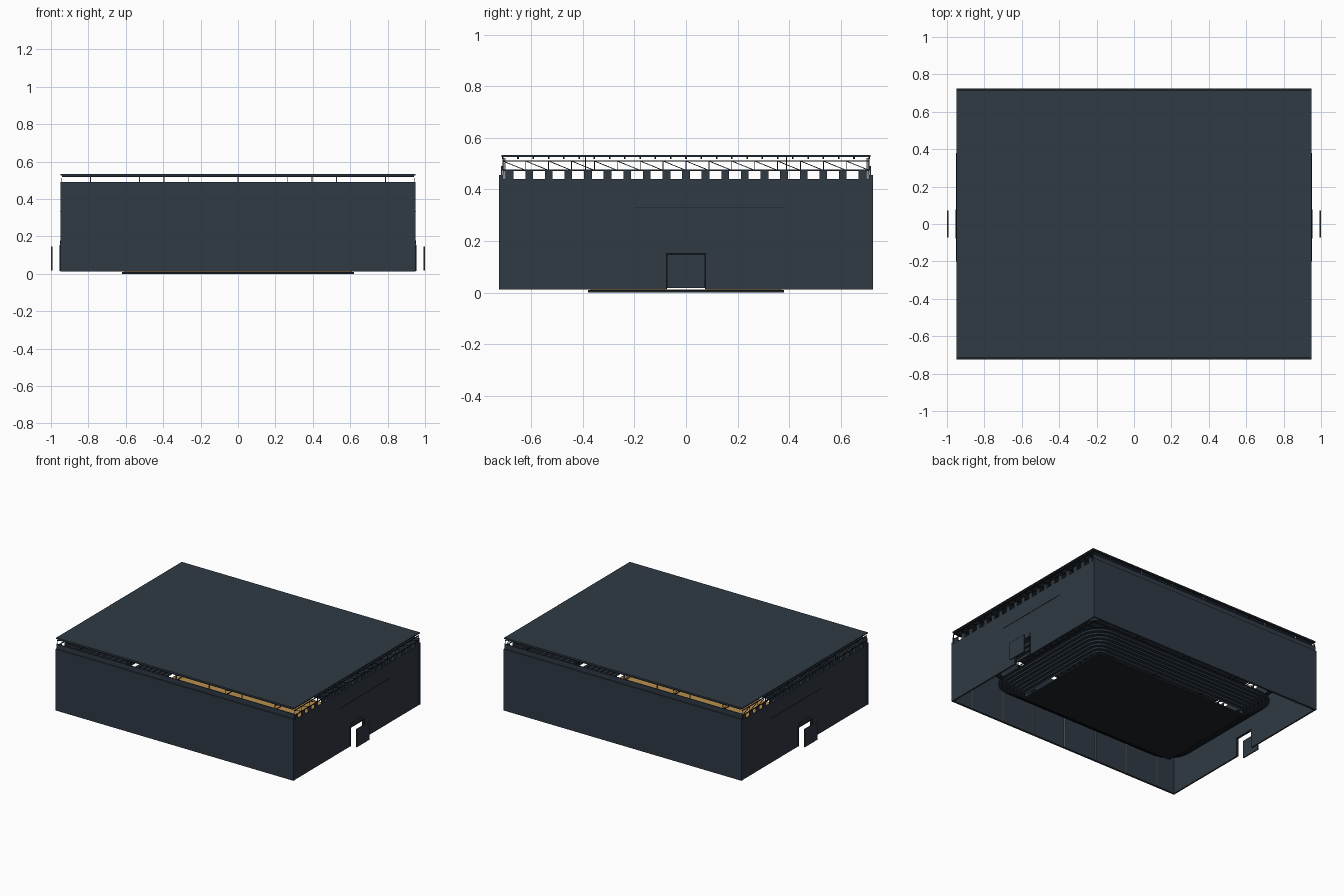
import bpy, bmesh, math
from mathutils import Matrix, Vector

if "Cube" in bpy.data.objects:
    bpy.data.objects.remove(bpy.data.objects["Cube"])


def material(name, rgb):
    m = bpy.data.materials.new(name)
    m.use_nodes = True
    m.diffuse_color = (*rgb, 1)
    m.node_tree.nodes["Principled BSDF"].inputs["Base Color"].default_value = (*rgb, 1)
    return m


SLATE = material("slate", (0.029, 0.041, 0.057))
DARK = material("dark steel", (0.012, 0.016, 0.022))
SEAT = material("seat blue grey", (0.022, 0.032, 0.046))
GREY = material("light grey", (0.25, 0.28, 0.3))
WOOD = material("court wood", (0.5, 0.28, 0.08))


def finish(name, bm, mat):
    bmesh.ops.recalc_face_normals(bm, faces=bm.faces)
    mesh = bpy.data.meshes.new(name)
    bm.to_mesh(mesh)
    bm.free()
    mesh.materials.append(mat)
    ob = bpy.data.objects.new(name, mesh)
    bpy.context.collection.objects.link(ob)
    return ob


def add_box(bm, x0, x1, y0, y1, z0, z1):
    centre = Matrix.Translation(((x0 + x1) / 2, (y0 + y1) / 2, (z0 + z1) / 2))
    size = Matrix.Diagonal((abs(x1 - x0), abs(y1 - y0), abs(z1 - z0), 1))
    bmesh.ops.create_cube(bm, size=1, matrix=centre @ size)


def boxes(name, mat, items):
    bm = bmesh.new()
    for item in items:
        add_box(bm, *item)
    return finish(name, bm, mat)


def add_bar(bm, p, q, width):
    p, q = Vector(p), Vector(q)
    turn = (q - p).to_track_quat('Z', 'Y').to_matrix().to_4x4()
    size = Matrix.Diagonal((width, width, (q - p).length, 1))
    bmesh.ops.create_cube(bm, size=1, matrix=Matrix.Translation((p + q) / 2) @ turn @ size)


def rounded_ring(bm, hx, hy, radius, z, steps=6):
    verts = []
    for i, (sx, sy) in enumerate(((1, 1), (-1, 1), (-1, -1), (1, -1))):
        for k in range(steps + 1):
            a = math.pi / 2 * (i + k / steps)
            verts.append(bm.verts.new((sx * (hx - radius) + radius * math.cos(a),
                                       sy * (hy - radius) + radius * math.sin(a), z)))
    return verts


def stepped_bowl(name, mat, start, rows, tread, riser, z):
    """Seating tier: a staircase profile swept round a rounded rectangle."""
    bm = bmesh.new()
    profile = []
    for i in range(rows):
        profile += [(start + i * tread, z + i * riser), (start + i * tread, z + (i + 1) * riser)]
    profile.append((start + rows * tread, z + rows * riser))
    rings = [rounded_ring(bm, 0.62 + o, 0.38 + o, 0.05 + o * 0.7, h) for o, h in profile]
    for low, high in zip(rings, rings[1:]):
        n = len(low)
        for i in range(n):
            j = (i + 1) % n
            bm.faces.new((low[i], low[j], high[j], high[i]))
    return finish(name, bm, mat)


# Playing floor
boxes("floor_slab", DARK, [(-0.62, 0.62, -0.38, 0.38, 0, 0.01)])
boxes("court_surface", WOOD, [(-0.61, 0.61, -0.37, 0.37, 0.01, 0.013)])

# Seating bowl in two tiers
stepped_bowl("lower_stand", SEAT, 0.015, 7, 0.022, 0.013, 0.02)
stepped_bowl("upper_stand", SEAT, 0.155, 6, 0.02, 0.022, 0.17)

# Front and back walls with the set-back parapet band
for s, side in ((-1, "front"), (1, "back")):
    boxes(side + "_wall", SLATE, [(-0.95, 0.95, s * 0.71, s * 0.725, 0.012, 0.455)])
    boxes(side + "_parapet", SLATE, [(-0.948, 0.948, s * 0.712, s * 0.718, 0.455, 0.49)])

# Side walls, each with a doorway, a lintel and a screen outside
for s, side in ((1, "left"), (-1, "right")):
    xi, xo = s * 0.938, s * 0.949
    boxes(side + "_wall", SLATE, [
        (xi, xo, -0.71, -0.075, 0.012, 0.44),
        (xi, xo, 0.075, 0.71, 0.012, 0.44),
        (xi, xo, -0.075, 0.075, 0.148, 0.44)])
    boxes(side + "_door_frame", DARK, [
        (xi, s * 0.955, -0.078, -0.073, 0.015, 0.148),
        (xi, s * 0.955, 0.073, 0.078, 0.015, 0.148),
        (xi, s * 0.955, -0.078, 0.078, 0.148, 0.154)])
    boxes(side + "_door_lintel", SLATE, [(s * 0.949, s * 0.953, -0.073, 0.073, 0.156, 0.178)])
    boxes(side + "_door_screen", SLATE, [(s * 0.993, s * 1.0, -0.073, 0.073, 0.018, 0.147)])
    boxes(side + "_wall_seam", DARK, [(s * 0.949, s * 0.951, -0.2, 0.38, 0.329, 0.332)])
    # Short piers carrying the roof edge
    boxes(side + "_piers", SLATE, [
        (xi, xo, 0.076 * i - 0.015, 0.076 * i + 0.015, 0.44, 0.474) for i in range(-9, 10)])

# Slim columns along the long walls
boxes("wall_columns", GREY, [
    (0.263 * i - 0.002, 0.263 * i + 0.002, s * 0.7, s * 0.709, 0.012, 0.522)
    for i in range(-3, 4) for s in (-1, 1)])

# Roof trusses spanning front to back
bm = bmesh.new()
bays = 16
pitch = 1.42 / bays
for x in (-0.945, -0.79, -0.395, 0, 0.395, 0.79, 0.945):
    for z in (0.474, 0.51):
        add_bar(bm, (x, -0.71, z), (x, 0.71, z), 0.005)
    for i in range(bays + 1):
        y = -0.71 + i * pitch
        add_bar(bm, (x, y, 0.474), (x, y, 0.51), 0.003)
        if i < bays:
            add_bar(bm, (x, y, 0.51), (x, y + pitch, 0.474), 0.003)
finish("roof_trusses", bm, DARK)

# Purlins and the flat roof
boxes("roof_purlins", DARK, [
    (-0.94, 0.94, 0.0592 * i - 0.003, 0.0592 * i + 0.003, 0.517, 0.525) for i in range(-12, 13)])
boxes("roof_hangers", DARK, [
    (x - 0.002, x + 0.002, y - 0.002, y + 0.002, 0.474, 0.525)
    for x in (-0.79, -0.395, 0, 0.395, 0.79) for y in (-0.71, -0.39, 0.39, 0.71)])
boxes("roof_panel", SLATE, [(-0.95, 0.95, -0.716, 0.716, 0.525, 0.533)])
